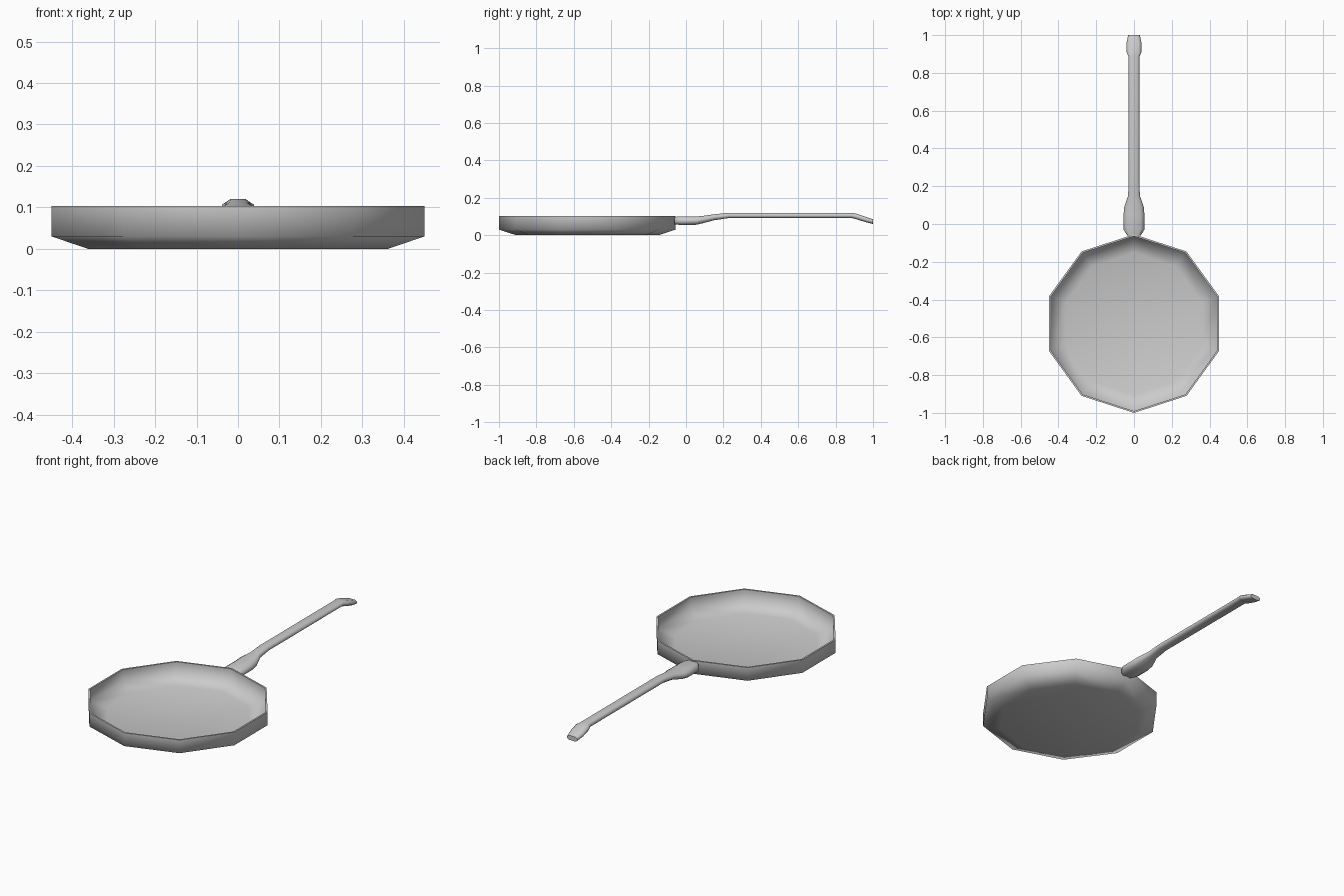
import bpy
import bmesh
from math import cos, sin, pi, radians

cube = bpy.data.objects.get("Cube")
if cube:
    bpy.data.objects.remove(cube, do_unlink=True)

metal = bpy.data.materials.new("grey metal")
metal.use_nodes = True
GREY = (0.6, 0.6, 0.6, 1)
metal.diffuse_color = GREY
metal.node_tree.nodes["Principled BSDF"].inputs["Base Color"].default_value = GREY


def loft(name, rings, sharp_angle):
    """Skin a list of equal-length point rings and cap both ends."""
    bm = bmesh.new()
    loops = [[bm.verts.new(p) for p in ring] for ring in rings]
    n = len(loops[0])
    for a, b in zip(loops, loops[1:]):
        for i in range(n):
            j = (i + 1) % n
            bm.faces.new((a[i], a[j], b[j], b[i]))
    bm.faces.new(loops[0])
    bm.faces.new(loops[-1])
    bmesh.ops.recalc_face_normals(bm, faces=bm.faces)
    mesh = bpy.data.meshes.new(name)
    bm.to_mesh(mesh)
    bm.free()
    mesh.materials.append(metal)
    obj = bpy.data.objects.new(name, mesh)
    bpy.context.collection.objects.link(obj)
    bpy.ops.object.select_all(action='DESELECT')
    obj.select_set(True)
    bpy.context.view_layer.objects.active = obj
    bpy.ops.object.shade_smooth_by_angle(angle=radians(sharp_angle))
    return obj


# Ten-sided pan: outside base, wall, thin rim, inside wall, floor (radius, z)
SIDES, CENTRE_Y = 10, -0.5275
pan_profile = [(0.38, 0), (0.4725, 0.03), (0.4725, 0.103),
               (0.463, 0.103), (0.463, 0.036), (0.375, 0.01)]
loft("pan", [[(r * sin(2 * pi * i / SIDES), CENTRE_Y + r * cos(2 * pi * i / SIDES), z)
              for i in range(SIDES)] for r, z in pan_profile], 80)

# Handle: chamfered sections (y, half width, bottom z, top z)
handle_sections = [
    (-0.062, 0.035, 0.058, 0.098), (-0.03, 0.055, 0.055, 0.1),
    (0.05, 0.055, 0.055, 0.1), (0.09, 0.052, 0.064, 0.103),
    (0.15, 0.031, 0.08, 0.112), (0.23, 0.029, 0.092, 0.12),
    (0.885, 0.029, 0.092, 0.12), (0.91, 0.039, 0.086, 0.115),
    (0.96, 0.039, 0.07, 0.099), (1.0, 0.031, 0.06, 0.085)]


def section(y, w, low, high):
    c = (high - low) * 0.3
    inner = w * 0.65
    right = [(inner, low), (w, low + c), (w, high - c), (inner, high)]
    return [(x, y, z) for x, z in right] + [(-x, y, z) for x, z in reversed(right)]


loft("handle", [section(*s) for s in handle_sections], 60)
